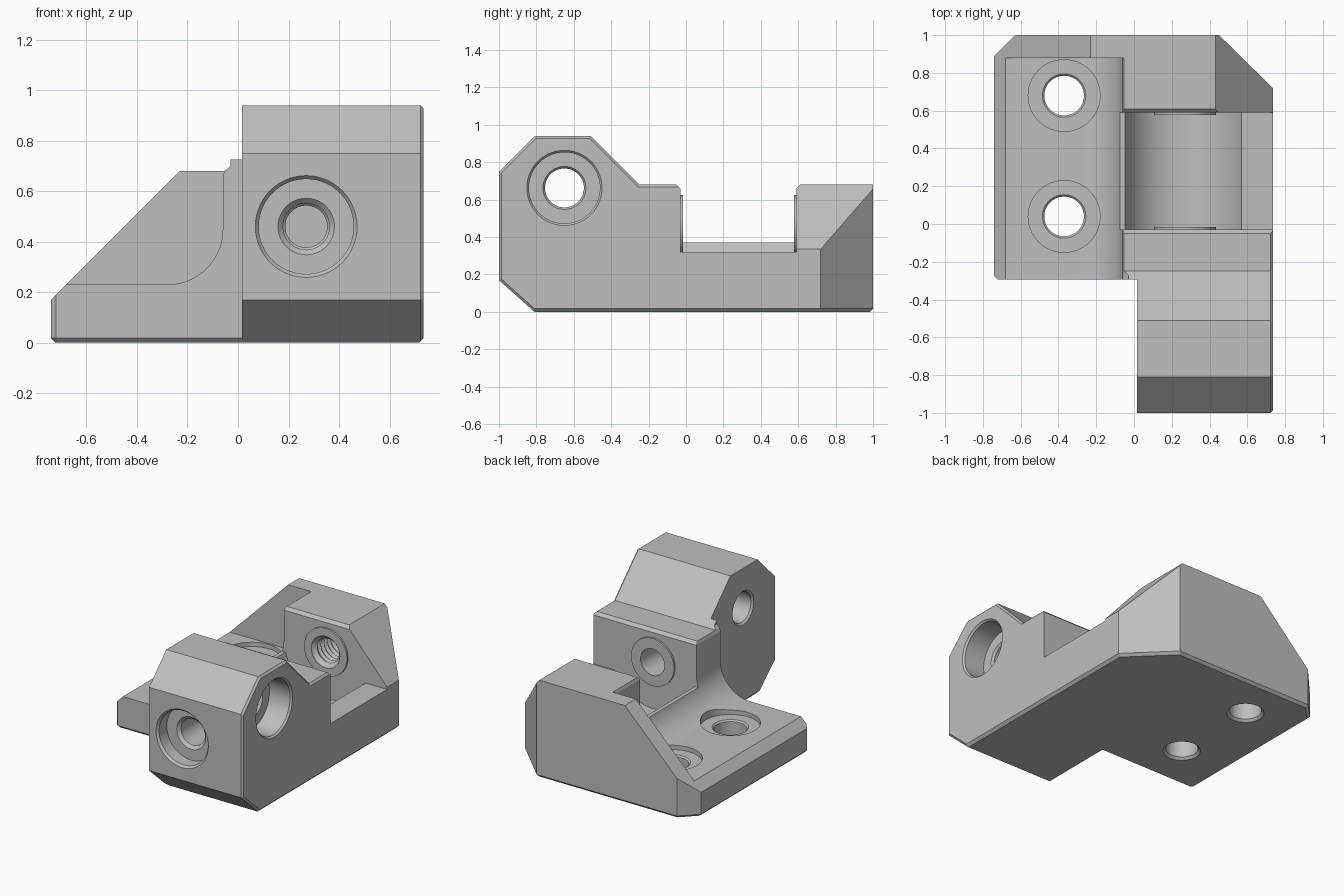
import bpy, bmesh, math

old = bpy.data.objects.get("Cube")
if old:
    bpy.data.objects.remove(old, do_unlink=True)

grey = bpy.data.materials.new("light_grey")
grey.use_nodes = True
COLOUR = (0.52, 0.52, 0.52, 1)
grey.diffuse_color = COLOUR
for node in grey.node_tree.nodes:
    if node.type == 'BSDF_PRINCIPLED':
        node.inputs["Base Color"].default_value = COLOUR


def place(axis, t, u, v):
    return {'x': (t, u, v), 'y': (u, t, v), 'z': (u, v, t)}[axis]


def finish(name, bm):
    bmesh.ops.recalc_face_normals(bm, faces=bm.faces[:])
    mesh = bpy.data.meshes.new(name)
    bm.to_mesh(mesh)
    bm.free()
    mesh.materials.append(grey)
    obj = bpy.data.objects.new(name, mesh)
    bpy.context.scene.collection.objects.link(obj)
    return obj


def skin(bm, rings):
    """Bridge equal rings of vertices and cap both ends."""
    for a, b in zip(rings, rings[1:]):
        for i in range(len(a)):
            j = (i + 1) % len(a)
            bm.faces.new((a[i], a[j], b[j], b[i]))
    bm.faces.new(rings[0])
    return bm.faces.new(rings[-1])


def prism(name, axis, points, start, end, bevel=0):
    """Extrude a profile; bevel softens the edges of the end cap."""
    bm = bmesh.new()
    rings = [[bm.verts.new(place(axis, t, u, v)) for u, v in points] for t in (start, end)]
    cap = skin(bm, rings)
    bmesh.ops.recalc_face_normals(bm, faces=bm.faces[:])
    if bevel:
        bmesh.ops.bevel(bm, geom=list(cap.edges), offset=bevel, segments=1,
                        affect='EDGES', profile=0.5)
    return finish(name, bm)


def lathe(name, axis, cu, cv, profile, sides=56):
    """Turn (radius, position) pairs about an axis."""
    bm = bmesh.new()
    angles = [2 * math.pi * i / sides for i in range(sides)]
    rings = [[bm.verts.new(place(axis, t, cu + r * math.cos(a), cv + r * math.sin(a)))
              for a in angles] for r, t in profile]
    skin(bm, rings)
    return finish(name, bm)


def arc(cu, cv, r, a0, a1, n):
    steps = [math.radians(a0 + (a1 - a0) * i / n) for i in range(n + 1)]
    return [(cu + r * math.cos(a), cv + r * math.sin(a)) for a in steps]


def combine(target, tool, operation='DIFFERENCE'):
    mod = target.modifiers.new("combine", 'BOOLEAN')
    mod.operation = operation
    mod.solver = 'EXACT'
    mod.object = tool
    bpy.context.view_layer.objects.active = target
    bpy.ops.object.modifier_apply(modifier=mod.name)
    bpy.data.objects.remove(tool, do_unlink=True)


RIGHT = 0.735
PIN_X, PIN_Z = 0.27, 0.46
WALL_FRONT, WALL_BACK = -0.03, 0.59

# Footprint with chamfered bottom edge
footprint = [(0.015, -1.1), (RIGHT, -1.1), (RIGHT, 0.72), (0.45, 1), (-0.63, 1),
             (-0.74, 0.89), (-0.74, -0.275), (-0.72, -0.295), (0.015, -0.295)]
body = prism("bracket_body", 'z', footprint, 1.1, 0, 0.018)

# Side silhouette with the chamfered hinge arm
side = [(-1, 0.17), (-0.5865, -0.2), (1.2, -0.2), (1.2, 0.68), (-0.25, 0.68),
        (-0.51, 0.94), (-0.81, 0.94), (-1, 0.75)]
combine(body, prism("side_shape", 'x', side, -1, RIGHT, 0.013), 'INTERSECT')

# Sloping top of the back wall
combine(body, prism("wall_slope", 'y', [(-1, -0.09), (-0.2, 0.71), (-0.2, 1.2), (-1, 1.2)], -2, 2))

# Space above the mounting plate, with its fillet
space = [(-1, 0.23)] + arc(-0.28, 0.45, 0.22, -90, 0, 14)
space += [(-0.06, 0.66), (-0.052, 0.68), (-0.03, 0.7), (-0.03, 1.2), (-1, 1.2)]
combine(body, prism("plate_space", 'y', space, -0.6, 0.88))

# Sloping right shoulder of the back block
combine(body, prism("shoulder", 'y', [(0.386, 0.73), (0.85, 0.205), (0.85, 1.2), (0.386, 1.2)], 0.4, 1.3))

# Rounded trough between the two blocks
trough = [(1, 0.32)] + arc(PIN_X, PIN_Z, 0.33, -25.1, -164.2, 24)
trough += [(-0.2, 0.37), (-0.2, 1.2), (1, 1.2)]
combine(body, prism("trough", 'y', trough, WALL_FRONT, WALL_BACK))
lip = [(WALL_FRONT, 0.66), (WALL_BACK, 0.66), (WALL_BACK + 0.045, 0.705), (WALL_FRONT - 0.045, 0.705)]
combine(body, prism("trough_lip", 'x', lip, -0.2, 1))

# Raised washers facing the trough
for y, out in ((WALL_FRONT, 1), (WALL_BACK, -1)):
    rim = [(0.165, y - 0.03 * out), (0.165, y + 0.013 * out)]
    combine(body, lathe("washer", 'y', PIN_X, PIN_Z, rim), 'UNION')

# Pin hole with counterbore, through the arm
pin = [(0.215, -1.015), (0.188, -0.985), (0.188, -0.9), (0.112, -0.9), (0.092, -0.88), (0.092, 0.1)]
combine(body, lathe("pin_hole", 'y', PIN_X, PIN_Z, pin))

# Blind threaded hole in the back block
thread = [(0.11, 0.5), (0.11, 0.58), (0.083, 0.607)]
for i in range(7):
    y = 0.615 + i * 0.036
    thread += [(0.1, y + 0.014), (0.1, y + 0.018), (0.083, y + 0.032)]
combine(body, lathe("threaded_hole", 'y', PIN_X, PIN_Z, thread, 40))

# Cross hole through the arm, counterbored on the right
cross = [(0.215, RIGHT + 0.015), (0.19, RIGHT - 0.012), (0.19, 0.565), (0.115, 0.565),
         (0.104, 0.55), (0.104, 0.028), (0.126, 0.006)]
combine(body, lathe("cross_hole", 'x', -0.65, 0.663, cross))

# Screw holes through the plate
for y in (0.04, 0.68):
    screw = [(0.133, -0.012), (0.105, 0.016), (0.105, 0.19), (0.115, 0.2), (0.19, 0.2), (0.19, 0.4)]
    combine(body, lathe("screw_hole", 'z', -0.37, y, screw))

# Smooth curved faces, crisp edges
bpy.ops.object.select_all(action='DESELECT')
body.select_set(True)
bpy.context.view_layer.objects.active = body
bpy.ops.object.shade_smooth_by_angle(angle=math.radians(20))
